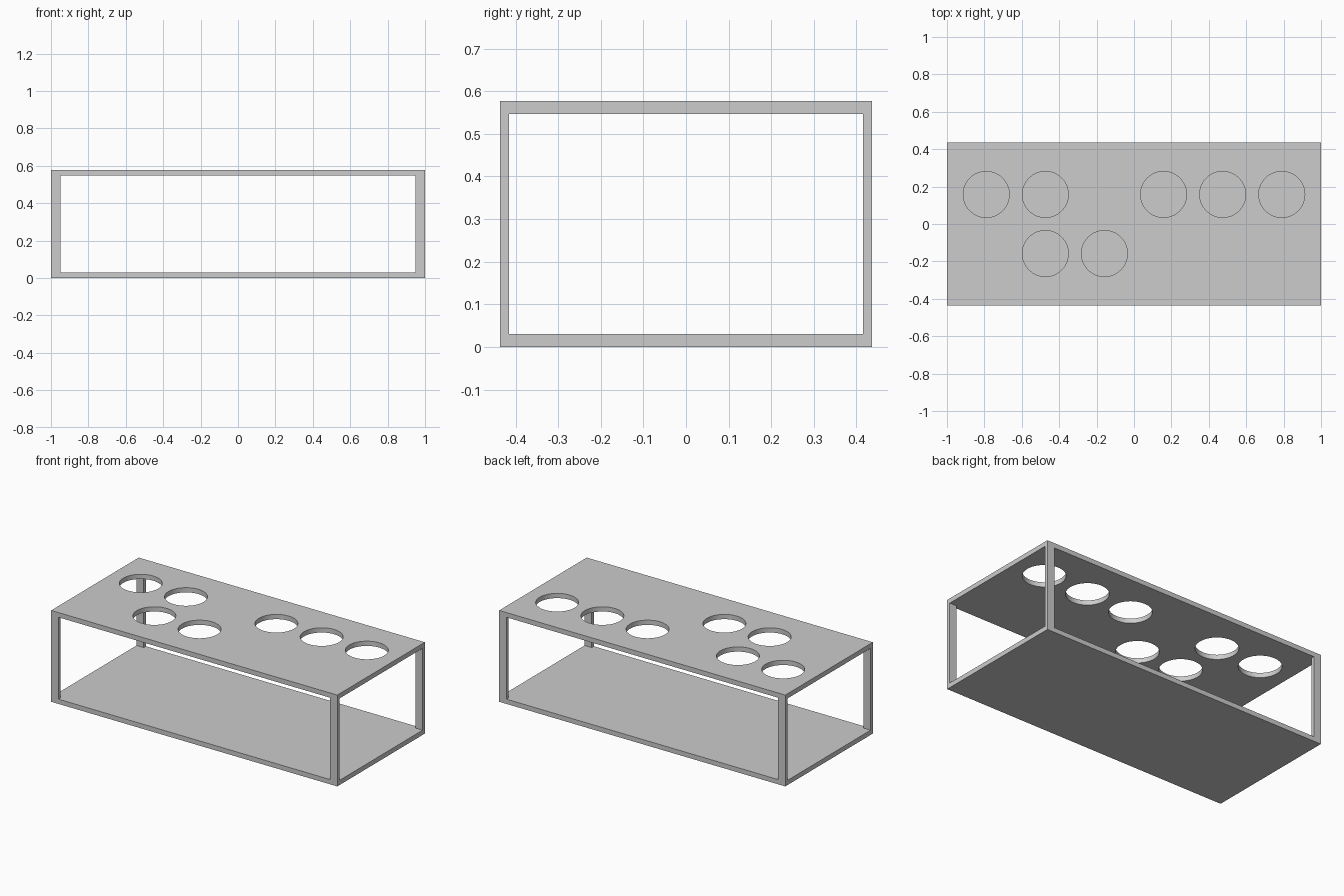
import bpy
import math

cube = bpy.data.objects.get("Cube")
if cube:
    bpy.data.objects.remove(cube, do_unlink=True)

HX, HY, HEIGHT = 1.0, 0.437, 0.577    # half length, half depth, total height
PLATE = 0.03                          # plate thickness
POST_X, POST_Y = 0.05, 0.022          # post section
PITCH, RADIUS = 0.316, 0.123          # hole spacing and radius

grey = bpy.data.materials.new("light grey")
grey.use_nodes = True
colour = (0.604, 0.604, 0.604, 1)
grey.diffuse_color = colour
grey.node_tree.nodes["Principled BSDF"].inputs["Base Color"].default_value = colour


def box(name, centre, size):
    bpy.ops.mesh.primitive_cube_add(size=1, location=centre)
    ob = bpy.context.object
    ob.name = name
    ob.scale = size
    bpy.ops.object.transform_apply(location=False, rotation=False, scale=True)
    ob.data.materials.append(grey)
    return ob


# Base and top plates
box("base_plate", (0, 0, PLATE / 2), (2 * HX, 2 * HY, PLATE))
top = box("top_plate", (0, 0, HEIGHT - PLATE / 2), (2 * HX, 2 * HY, PLATE))

# Corner posts between the plates
for sx, side in ((-1, "right"), (1, "left")):
    for sy, end in ((-1, "front"), (1, "back")):
        box(f"{end}_{side}_post",
            (sx * (HX - POST_X / 2), sy * (HY - POST_Y / 2), HEIGHT / 2),
            (POST_X, POST_Y, HEIGHT - 2 * PLATE))

# Round holes in the top plate: column and row in half pitches
holes = [(-5, 1), (-3, 1), (1, 1), (3, 1), (5, 1), (-3, -1), (-1, -1)]
cutters = []
for col, row in holes:
    bpy.ops.mesh.primitive_cylinder_add(
        vertices=64, radius=RADIUS, depth=4 * PLATE,
        location=(col * PITCH / 2, row * PITCH / 2, HEIGHT - PLATE / 2))
    cutter = bpy.context.object
    cutter.name = "hole_cutter"
    cutter.data.materials.append(grey)
    cutters.append(cutter)
    mod = top.modifiers.new("hole", 'BOOLEAN')
    mod.operation = 'DIFFERENCE'
    mod.solver = 'EXACT'
    mod.object = cutter

# Apply the cuts and drop the cutters
bpy.ops.object.select_all(action='DESELECT')
top.select_set(True)
bpy.context.view_layer.objects.active = top
for mod in list(top.modifiers):
    bpy.ops.object.modifier_apply(modifier=mod.name)
for cutter in cutters:
    bpy.data.objects.remove(cutter, do_unlink=True)
bpy.ops.object.shade_smooth_by_angle(angle=math.radians(30))
